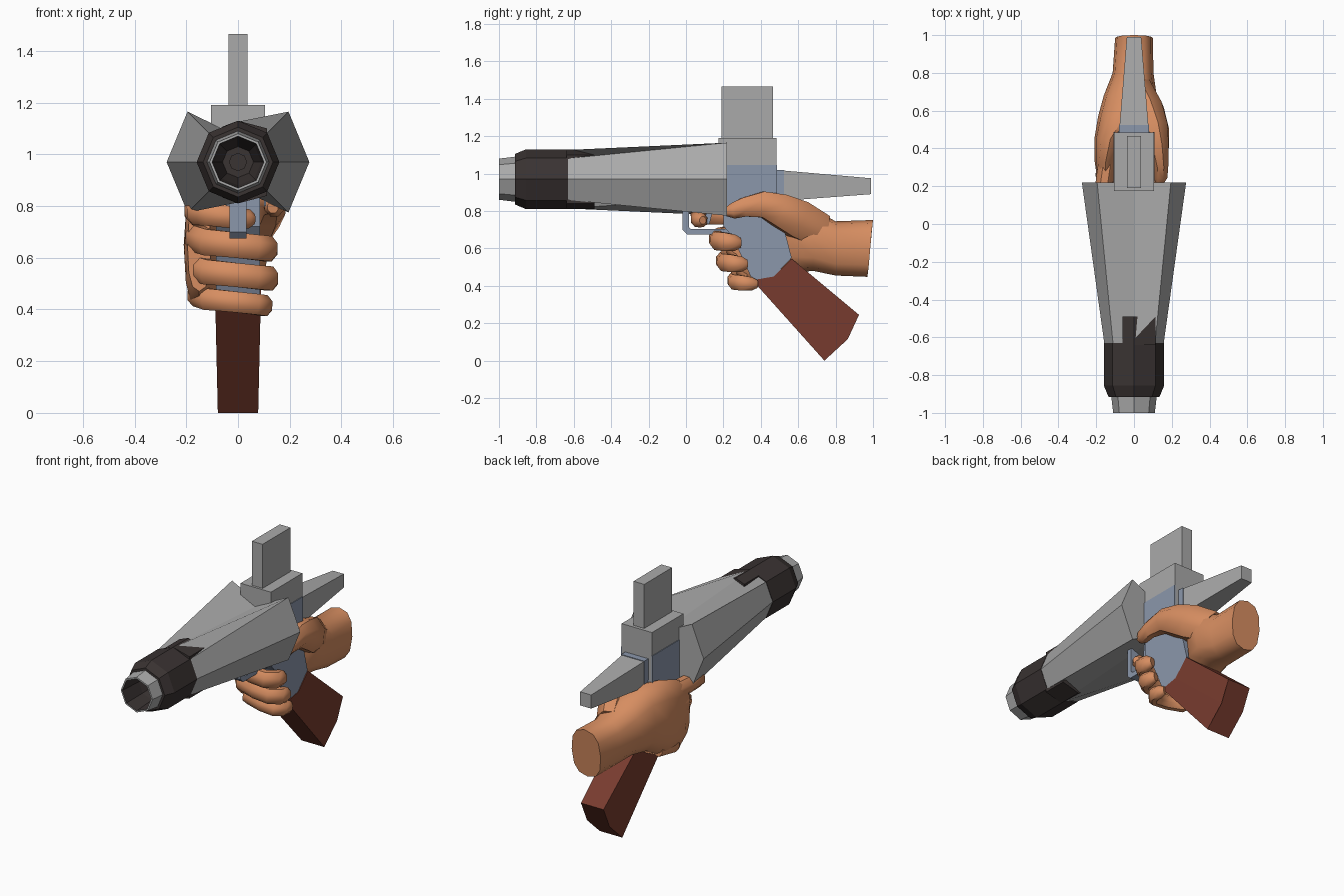
import bpy, bmesh, math
from mathutils import Vector

if "Cube" in bpy.data.objects:
    bpy.data.objects.remove(bpy.data.objects["Cube"])


def material(name, rgb):
    m = bpy.data.materials.new(name)
    m.diffuse_color = (*rgb, 1)
    m.use_nodes = True
    m.node_tree.nodes["Principled BSDF"].inputs["Base Color"].default_value = m.diffuse_color
    return m


GREY = material("grey metal", (0.40, 0.40, 0.40))
DARK = material("dark metal", (0.042, 0.033, 0.032))
BLUE = material("blue steel", (0.26, 0.31, 0.41))
WOOD = material("red wood", (0.19, 0.045, 0.028))
SKIN = material("skin", (0.68, 0.27, 0.12))
CZ = 0.97  # height of the barrel axis


def loft(name, rings, mat, caps=(True, True), smooth=0):
    """Skin a list of equally sized point rings."""
    bm = bmesh.new()
    vs = [[bm.verts.new(p) for p in r] for r in rings]
    n = len(rings[0])
    for a, b in zip(vs, vs[1:]):
        for i in range(n):
            j = (i + 1) % n
            bm.faces.new((a[i], a[j], b[j], b[i]))
    if caps[0]:
        bm.faces.new(vs[0][::-1])
    if caps[1]:
        bm.faces.new(vs[-1])
    bmesh.ops.recalc_face_normals(bm, faces=bm.faces)
    me = bpy.data.meshes.new(name)
    bm.to_mesh(me)
    bm.free()
    me.materials.append(mat)
    ob = bpy.data.objects.new(name, me)
    bpy.context.collection.objects.link(ob)
    if smooth:
        bpy.context.view_layer.objects.active = ob
        ob.select_set(True)
        bpy.ops.object.shade_smooth_by_angle(angle=math.radians(smooth))
        ob.select_set(False)
    return ob


def rect(y, hx, z0, z1):
    return [(-hx, y, z0), (hx, y, z0), (hx, y, z1), (-hx, y, z1)]


def box(name, hx, y0, y1, z0, z1, mat):
    return loft(name, [rect(y0, hx, z0, z1), rect(y1, hx, z0, z1)], mat)


def side_prism(name, yz, hx, mat):
    return loft(name, [[(s * hx, y, z) for y, z in yz] for s in (-1, 1)], mat)


def octagon(y, r):
    return [(r * math.sin(k * math.pi / 4), y, CZ + r * math.cos(k * math.pi / 4)) for k in range(8)]


def lathe(name, profile, mat, caps=(False, False)):
    return loft(name, [octagon(y, r) for r, y in profile], mat, caps)


def tube(name, path, radii, mat=SKIN):
    """Eight-sided limb along a path; radii are (across, vertical)."""
    pts = [Vector(p) for p in path]
    rings = []
    for i, p in enumerate(pts):
        t = (pts[min(i + 1, len(pts) - 1)] - pts[max(i - 1, 0)]).normalized()
        side = t.cross(Vector((0, 0, 1))).normalized()
        up = side.cross(t)
        a, b = radii[i]
        rings.append([p + side * a * math.cos(k * math.pi / 4 + .39) + up * b * math.sin(k * math.pi / 4 + .39)
                      for k in range(8)])
    return loft(name, rings, mat, smooth=45)


# Barrel housing: octagon flaring to the back, top and bottom ridges sink in
back = octagon(0.22, 0.276)
back[0], back[4] = (0, 0.22, 1.07), (0, 0.22, 0.87)
loft("barrel_housing", [octagon(-0.64, 0.156), back], GREY)

# Dark collar, its tongues, and the muzzle
lathe("collar", [(0.16, -0.63), (0.16, -0.855), (0.135, -0.915), (0.10, -0.915)], DARK, (True, False))
for name, s in (("upper_tongue", 1), ("lower_tongue", -1)):
    prof = [(-0.06, 0.137), (0, 0.16), (0.113, 0.13), (0.113, 0.08), (-0.06, 0.08)]
    loft(name, [[(x, y, CZ + s * z) for x, z in prof] for y in (-0.64, -0.49)], DARK)
lathe("muzzle_ring", [(0.122, -0.9), (0.11, -1.0), (0.10, -1.0)], GREY)
lathe("muzzle_bore", [(0.10, -1.0), (0.09, -0.85), (0.06, -0.72), (0.035, -0.72), (0.035, -0.78)],
      DARK, (False, True))

# Rear block, upright sight, and tapering tail
box("rear_block", 0.105, 0.175, 0.485, 0.84, 1.19, GREY)
box("sight_plate", 0.037, 0.19, 0.465, 1.18, 1.465, GREY)
box("tail_mount", 0.08, 0.48, 0.525, 0.85, 1.02, BLUE)
loft("tail", [rect(0.50, 0.078, 0.853, 1.018), rect(0.99, 0.038, 0.89, 0.975)], GREY)

# Receiver sides, grip frame and wooden butt
for s, name in ((-1, "left_receiver_plate"), (1, "right_receiver_plate")):
    p = box(name, 0.004, 0.2, 0.487, 0.80, 1.045, BLUE)
    p.location.x = s * 0.105
side_prism("grip_frame", [(0.2, 0.9), (0.485, 0.9), (0.5, 0.8), (0.565, 0.55), (0.47, 0.45),
                          (0.355, 0.43), (0.25, 0.66), (0.2, 0.72)], 0.085, BLUE)
loft("wooden_butt", [
    [(x, y, z) for x, y, z in ((-.088, .355, .43), (.088, .355, .43), (.088, .47, .45),
                               (.088, .565, .545), (-.088, .565, .545), (-.088, .47, .45))],
    [(x, y, z) for x, y, z in ((-.078, .74, 0), (.078, .74, 0), (.078, .865, .115),
                               (.078, .925, .245), (-.078, .925, .245), (-.078, .865, .115))]], WOOD)

# Trigger guard and trigger
side_prism("trigger_guard", [(-0.02, 0.92), (-0.02, 0.70), (0.005, 0.675), (0.27, 0.675), (0.27, 0.705),
                             (0.025, 0.705), (0.015, 0.715), (0.015, 0.92)], 0.033, BLUE)
side_prism("trigger", [(0.12, 0.9), (0.10, 0.73), (0.125, 0.73), (0.17, 0.9)], 0.02, BLUE)

# Hand: wrist flowing into the back of the hand on the left side of the grip
palm = [  # y, centre x, centre z, half width, half height
    (0.985, 0, 0.60, 0.10, 0.152), (0.80, -0.005, 0.60, 0.108, 0.145), (0.68, -0.02, 0.645, 0.14, 0.165),
    (0.57, -0.05, 0.67, 0.14, 0.20), (0.45, -0.125, 0.65, 0.085, 0.235), (0.33, -0.15, 0.63, 0.058, 0.22),
    (0.24, -0.15, 0.64, 0.045, 0.17)]
rings = []
for y, cx, cz, rx, rz in palm:
    ring = []
    for k in range(12):
        c, s = math.cos(k * math.pi / 6), math.sin(k * math.pi / 6)
        ring.append((cx + rx * math.copysign(abs(c) ** 0.8, c),
                     y + (0.015 * s if y > 0.9 else 0),
                     cz + rz * math.copysign(abs(s) ** 0.8, s)))
    rings.append(ring)
loft("palm", rings, SKIN, smooth=45)

# Thumb along the right side
tube("thumb", [(0.02, 0.72, 0.69), (0.07, 0.60, 0.755), (0.105, 0.50, 0.805), (0.125, 0.41, 0.835),
               (0.14, 0.31, 0.82), (0.14, 0.25, 0.80), (0.135, 0.215, 0.795)],
     [(0.08, 0.10), (0.095, 0.11), (0.085, 0.095), (0.065, 0.075), (0.045, 0.055), (0.04, 0.045), (0.022, 0.025)])

# Index finger on the trigger
tube("index_finger", [(-0.14, 0.34, 0.77), (-0.16, 0.20, 0.78), (-0.155, 0.11, 0.775), (-0.11, 0.065, 0.77),
                      (-0.02, 0.065, 0.755), (0.04, 0.08, 0.75), (0.06, 0.09, 0.75)],
     [(0.05, 0.06), (0.05, 0.055), (0.048, 0.052), (0.045, 0.05), (0.042, 0.045), (0.038, 0.04), (0.02, 0.022)])

# Three fingers wrapped around the grip
for name, z, y, tip, r in (("middle_finger", 0.635, 0.17, 0.115, 0.056),
                           ("ring_finger", 0.52, 0.205, 0.12, 0.053),
                           ("little_finger", 0.415, 0.26, 0.10, 0.046)):
    path = [(-0.14, y + 0.22, z + 0.055), (-0.16, y + 0.09, z + 0.04), (-0.12, y + 0.015, z + 0.025),
            (-0.02, y - 0.005, z + 0.015), (0.07, y, z + 0.005), (tip, y + 0.04, z),
            (tip, y + 0.09, z - 0.005), (tip - 0.01, y + 0.12, z - 0.005)]
    k = [1, 1, 0.98, 0.95, 0.95, 0.95, 0.85, 0.5]
    tube(name, path, [(0.85 * r * f, r * f) for f in k])
